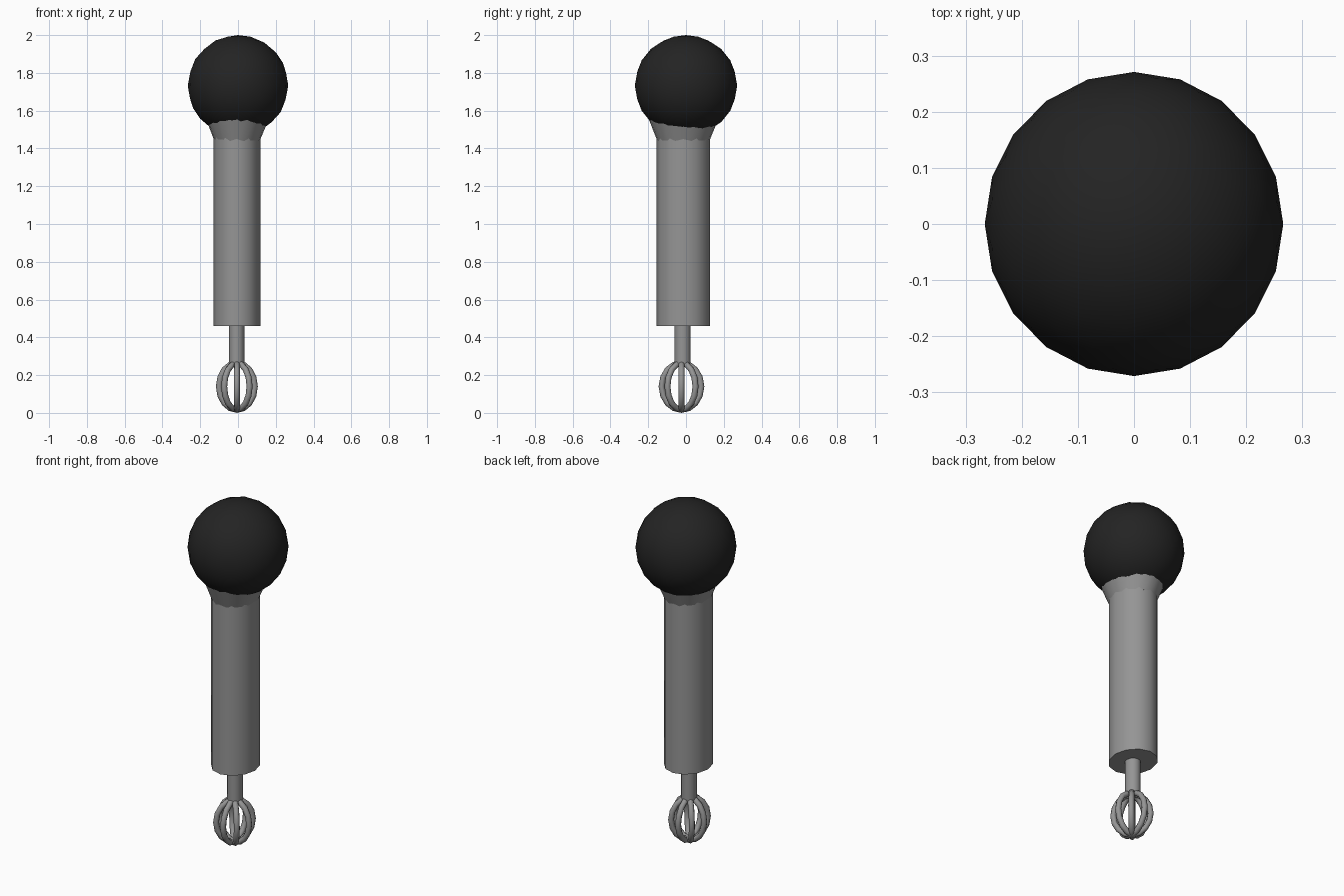
import bpy, bmesh, math
from mathutils import Matrix, Vector

if "Cube" in bpy.data.objects:
    bpy.data.objects.remove(bpy.data.objects["Cube"])


def material(name, value):
    m = bpy.data.materials.new(name)
    m.diffuse_color = (value, value, value, 1)
    m.use_nodes = True
    m.node_tree.nodes["Principled BSDF"].inputs["Base Color"].default_value = m.diffuse_color
    return m


GREY = material("metal grey", 0.30)
BLACK = material("matte black", 0.017)


def finish(name, bm, mat, angle=40):
    bmesh.ops.recalc_face_normals(bm, faces=bm.faces)
    mesh = bpy.data.meshes.new(name)
    bm.to_mesh(mesh)
    bm.free()
    mesh.materials.append(mat)
    ob = bpy.data.objects.new(name, mesh)
    bpy.context.collection.objects.link(ob)
    bpy.ops.object.select_all(action='DESELECT')
    ob.select_set(True)
    bpy.context.view_layer.objects.active = ob
    bpy.ops.object.shade_smooth_by_angle(angle=math.radians(angle))
    return ob


def tube(name, rings, sides, mat):
    """Capped loft through elliptical rings (x, y, z, rx, ry)."""
    bm = bmesh.new()
    loops = []
    for x, y, z, rx, ry in rings:
        loops.append([bm.verts.new((x + rx * math.cos(a), y + ry * math.sin(a), z))
                      for a in (2 * math.pi * i / sides for i in range(sides))])
    for lo, hi in zip(loops, loops[1:]):
        for i in range(sides):
            j = (i + 1) % sides
            bm.faces.new((lo[i], lo[j], hi[j], hi[i]))
    bm.faces.new(loops[0])
    bm.faces.new(loops[-1])
    return finish(name, bm, mat)


# Ball head
bm = bmesh.new()
bmesh.ops.create_icosphere(bm, subdivisions=3, radius=1)
bmesh.ops.transform(bm, verts=bm.verts, matrix=Matrix.Translation((0, 0, 1.733))
                    @ Matrix.Diagonal((0.266, 0.271, 0.267, 1)))
finish("ball_head", bm, BLACK)

# Flared collar, handle and stem
tube("collar", [(-0.005, -0.014, 1.44, 0.120, 0.138),
                (-0.003, -0.013, 1.555, 0.166, 0.184)], 20, GREY)
tube("handle", [(-0.006, -0.014, 0.46, 0.125, 0.142),
                (-0.006, -0.014, 1.46, 0.125, 0.142)], 12, GREY)
tube("stem", [(-0.007, -0.018, 0.26, 0.041, 0.043),
              (-0.007, -0.018, 0.47, 0.041, 0.043)], 12, GREY)

# Wire cage: four upright hoops crossing at the poles
HOOPS, STEPS, SIDES, WIRE = 4, 16, 8, 0.016
for h in range(HOOPS):
    turn = math.pi * h / HOOPS
    out = Vector((math.cos(turn), math.sin(turn), 0))
    side = Vector((-math.sin(turn), math.cos(turn), 0))
    bm = bmesh.new()
    grid = []
    for i in range(STEPS):
        a = 2 * math.pi * i / STEPS
        radial = out * math.cos(a) + Vector((0, 0, math.sin(a)))
        centre = Vector((-0.006 + 0.095 * out.x * math.cos(a),
                         -0.024 + 0.105 * out.y * math.cos(a),
                         0.140 + 0.124 * math.sin(a)))
        grid.append([bm.verts.new(centre + WIRE * (radial * math.cos(b) + side * math.sin(b)))
                     for b in (2 * math.pi * k / SIDES for k in range(SIDES))])
    for i in range(STEPS):
        p, q = grid[i], grid[(i + 1) % STEPS]
        for k in range(SIDES):
            n = (k + 1) % SIDES
            bm.faces.new((p[k], p[n], q[n], q[k]))
    finish(f"cage_hoop_{h + 1}", bm, GREY, 60)
